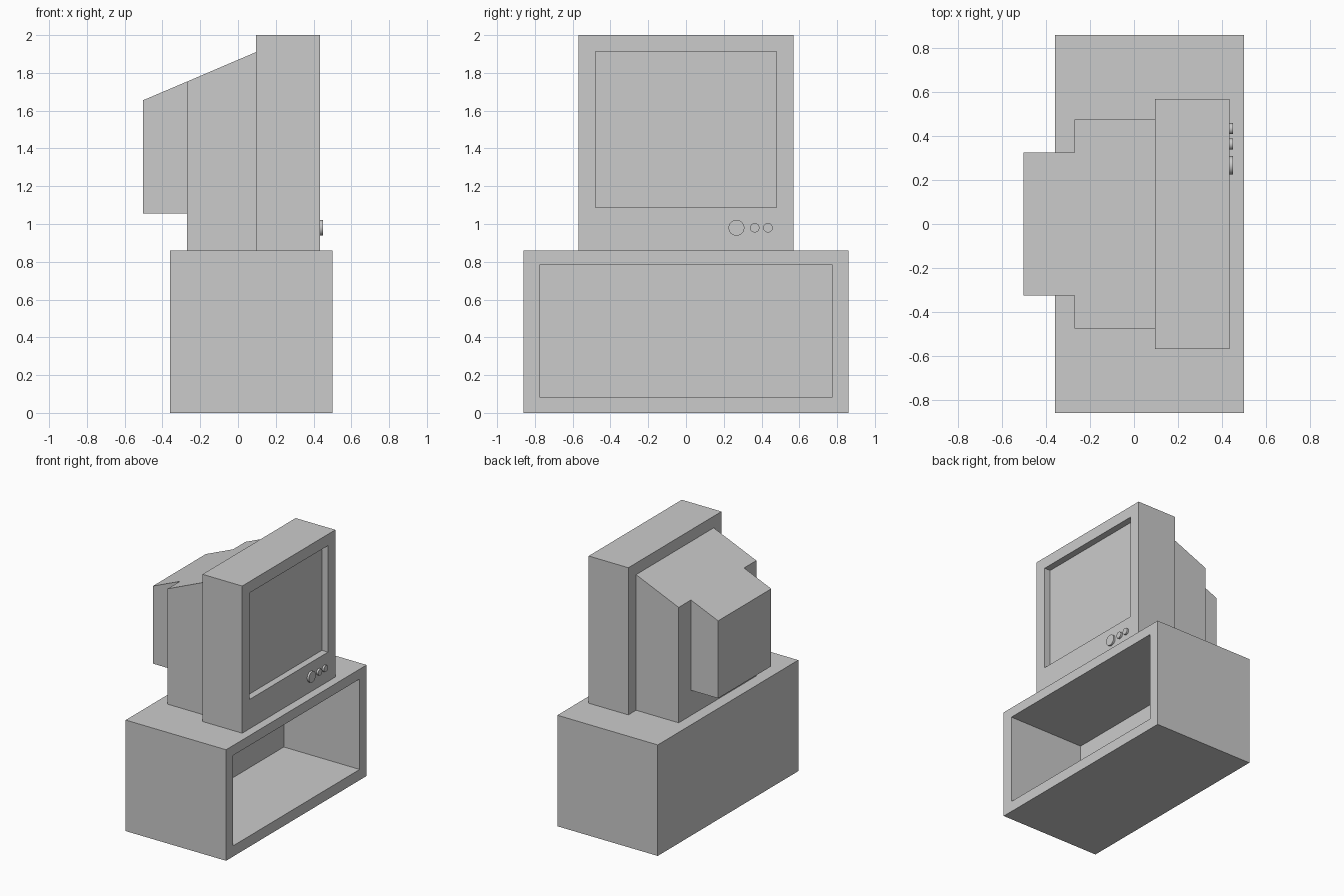
import bpy, bmesh, math
from mathutils import Matrix

if "Cube" in bpy.data.objects:
    bpy.data.objects.remove(bpy.data.objects["Cube"])


def finish(name, bm):
    bmesh.ops.recalc_face_normals(bm, faces=bm.faces)
    mesh = bpy.data.meshes.new(name)
    bm.to_mesh(mesh)
    bm.free()
    obj = bpy.data.objects.new(name, mesh)
    bpy.context.collection.objects.link(obj)
    return obj


def recessed_box(name, x, y, z, open_y, open_z, depth):
    """Box whose +x face has a rectangular frame and a recess of the given depth."""
    def ring(bm, px, ys, zs):
        return [bm.verts.new((px, a, b)) for a, b in
                ((ys[0], zs[0]), (ys[1], zs[0]), (ys[1], zs[1]), (ys[0], zs[1]))]
    bm = bmesh.new()
    rings = [ring(bm, x[0], y, z), ring(bm, x[1], y, z),
             ring(bm, x[1], open_y, open_z), ring(bm, x[1] - depth, open_y, open_z)]
    for a, b in zip(rings, rings[1:]):
        for i in range(4):
            j = (i + 1) % 4
            bm.faces.new((a[i], a[j], b[j], b[i]))
    bm.faces.new(rings[0])
    bm.faces.new(rings[-1])
    return finish(name, bm)


def side_profile(name, points, half_width):
    """Extrude an (x, z) side profile symmetrically along y."""
    bm = bmesh.new()
    face = bm.faces.new([bm.verts.new((px, -half_width, pz)) for px, pz in points])
    out = bmesh.ops.extrude_face_region(bm, geom=[face])
    for v in out["geom"]:
        if isinstance(v, bmesh.types.BMVert):
            v.co.y = half_width
    return finish(name, bm)


def knob(name, y, radius):
    bm = bmesh.new()
    place = Matrix.Translation((0.441, y, 0.98)) @ Matrix.Rotation(math.pi / 2, 4, 'Y')
    bmesh.ops.create_cone(bm, cap_ends=True, segments=32, radius1=radius,
                          radius2=radius, depth=0.018, matrix=place)
    obj = finish(name, bm)
    bpy.context.view_layer.objects.active = obj
    obj.select_set(True)
    bpy.ops.object.shade_smooth_by_angle(angle=math.radians(35))
    obj.select_set(False)


# Open-fronted stand
recessed_box("stand", (-0.36, 0.50), (-0.86, 0.86), (0, 0.86),
             (-0.775, 0.775), (0.083, 0.783), 0.65)

# Television front with sunken screen
recessed_box("screen_housing", (0.095, 0.435), (-0.57, 0.57), (0.86, 2.0),
             (-0.48, 0.48), (1.087, 1.912), 0.052)

# Stepped rear casing sharing one sloping top
side_profile("rear_casing", [(-0.27, 0.86), (0.095, 0.86), (0.095, 1.91), (-0.27, 1.754)], 0.475)
side_profile("tube_cover", [(-0.503, 1.055), (-0.27, 1.055), (-0.27, 1.754), (-0.503, 1.655)], 0.325)

# Control knobs
for knob_name, pos, rad in (("large_knob", 0.267, 0.042),
                            ("small_knob_inner", 0.364, 0.025),
                            ("small_knob_outer", 0.434, 0.025)):
    knob(knob_name, pos, rad)
